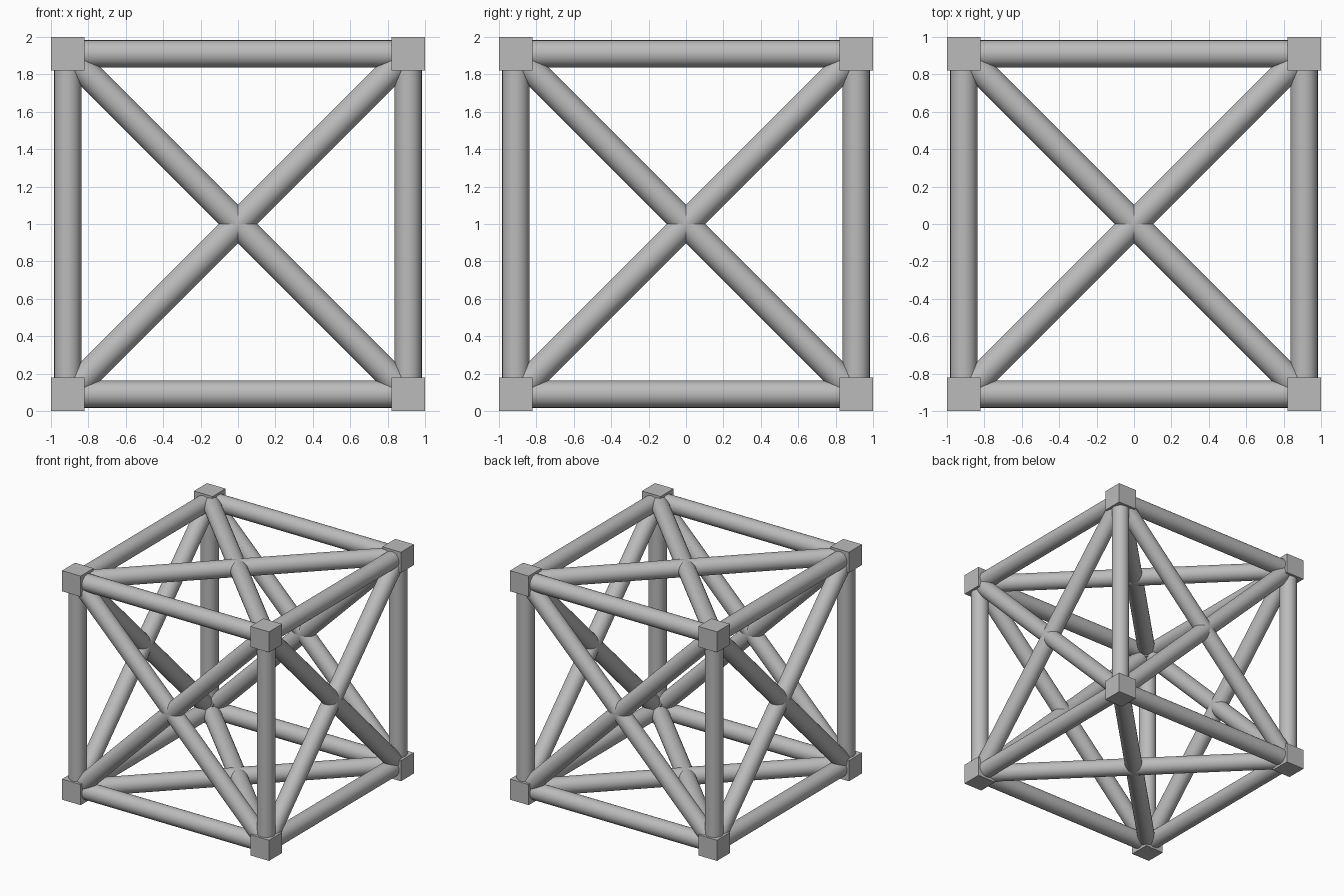
import bpy
from itertools import combinations, product
from mathutils import Vector

HALF = 0.91      # distance from the middle to each corner block centre
BLOCK = 0.18     # corner block width
RADIUS = 0.0725  # tube radius
CENTRE = Vector((0, 0, 1))

default_cube = bpy.data.objects.get("Cube")
if default_cube:
    bpy.data.objects.remove(default_cube, do_unlink=True)

grey = bpy.data.materials.new("plain_grey")
grey.use_nodes = True
colour = (0.5, 0.5, 0.5, 1)
grey.diffuse_color = colour
grey.node_tree.nodes["Principled BSDF"].inputs["Base Color"].default_value = colour


def position(corner):
    return CENTRE + HALF * Vector(corner)


def finish(name):
    obj = bpy.context.object
    obj.name = name
    obj.data.materials.append(grey)
    return obj


def tube(name, start, end):
    axis = end - start
    bpy.ops.mesh.primitive_cylinder_add(
        vertices=32, radius=RADIUS, depth=axis.length, location=(start + end) / 2,
        rotation=axis.to_track_quat("Z", "Y").to_euler())
    finish(name)
    bpy.ops.object.shade_smooth_by_angle()


corners = list(product((-1, 1), repeat=3))

# Corner blocks
for corner in corners:
    bpy.ops.mesh.primitive_cube_add(size=BLOCK, location=position(corner))
    finish("corner_block")

# Edge beams join corners differing on one axis, face braces on two axes
for a, b in combinations(corners, 2):
    differing = sum(p != q for p, q in zip(a, b))
    if differing < 3:
        name = "edge_beam" if differing == 1 else "face_brace"
        tube(name, position(a), position(b))
